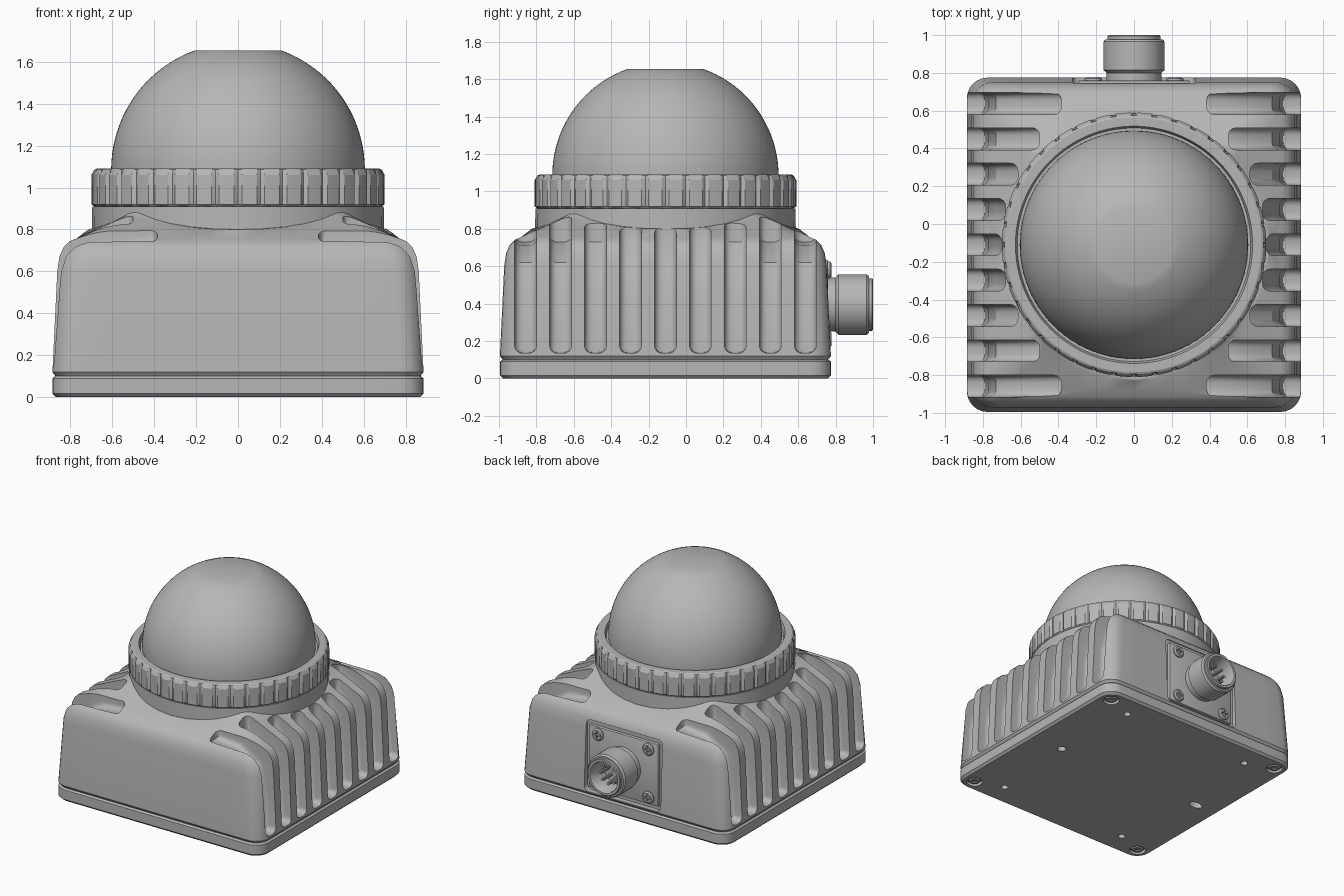
import bpy, bmesh, math
from mathutils import Matrix, Vector

if "Cube" in bpy.data.objects:
    bpy.data.objects.remove(bpy.data.objects["Cube"], do_unlink=True)

CY = -0.11          # y centre of the housing and dome
grey = bpy.data.materials.new("satin_grey")
grey.use_nodes = True
grey.diffuse_color = (0.47, 0.47, 0.47, 1)
grey.node_tree.nodes["Principled BSDF"].inputs["Base Color"].default_value = grey.diffuse_color


def make(name, bm):
    """Turn a bmesh into an object."""
    bmesh.ops.recalc_face_normals(bm, faces=bm.faces[:])
    me = bpy.data.meshes.new(name)
    bm.to_mesh(me)
    bm.free()
    me.materials.append(grey)
    ob = bpy.data.objects.new(name, me)
    bpy.context.collection.objects.link(ob)
    return ob


def smooth(ob, angle=32):
    ob.data.shade_smooth()
    ob.data.set_sharp_from_angle(angle=math.radians(angle))
    return ob


def cut(ob, cutter):
    """Subtract the cutter and remove it."""
    cutter.hide_render = True
    mod = ob.modifiers.new("cut", 'BOOLEAN')
    mod.operation, mod.solver, mod.object = 'DIFFERENCE', 'EXACT', cutter
    bpy.context.view_layer.update()
    dg = bpy.context.evaluated_depsgraph_get()
    me = bpy.data.meshes.new_from_object(ob.evaluated_get(dg))
    ob.modifiers.clear()
    ob.data = me
    bpy.data.objects.remove(cutter, do_unlink=True)


def loft(name, loops, bm=None):
    """Skin closed loops of equal length and cap both ends."""
    bm = bm or bmesh.new()
    rows = [[bm.verts.new(p) for p in loop] for loop in loops]
    n = len(rows[0])
    for a, b in zip(rows, rows[1:]):
        for i in range(n):
            j = (i + 1) % n
            bm.faces.new((a[i], a[j], b[j], b[i]))
    bm.faces.new(rows[0][::-1])
    bm.faces.new(rows[-1])
    return make(name, bm)


def circle(r, z, n=96):
    return [Vector((r * math.cos(2 * math.pi * i / n), CY + r * math.sin(2 * math.pi * i / n), z))
            for i in range(n)]


def lathe(name, profile, n=48):
    """Closed turned part about z at the origin, from (radius, z) pairs."""
    ob = loft(name, [[p - Vector((0, CY, 0)) for p in circle(r, z, n)] for r, z in profile])
    return ob


def rounded_square(h, r, z, steps=6, straight=10):
    """Square outline with rounded corners and subdivided sides."""
    pts = []
    for q in range(4):
        rot = Matrix.Rotation(q * math.pi / 2, 3, 'Z')
        for i in range(steps + 1):
            a = math.pi / 2 * i / steps
            pts.append(rot @ Vector((h - r + r * math.cos(a), h - r + r * math.sin(a), z)))
        for i in range(1, straight):
            pts.append(rot @ Vector(((h - r) * (1 - 2 * i / straight), h, z)))
    return [p + Vector((0, CY, 0)) for p in pts]


def box(bm, centre, size):
    bmesh.ops.create_cube(bm, size=1, matrix=Matrix.Translation(centre) @ Matrix.Diagonal((*size, 1)))


def rod(bm, centre, r, depth, n=24):
    bmesh.ops.create_cone(bm, cap_ends=True, segments=n, radius1=r, radius2=r, depth=depth,
                          matrix=Matrix.Translation(centre))


# Housing: tapered block, rounded shoulder, roof rising into a round neck
levels = [(.87, .1, .1), (.885, .11, .12), (.862, .12, .6), (.852, .13, .67),
          (.832, .13, .715), (.805, .12, .742), (.77, .1, .757)]
loops = [rounded_square(*lv) for lv in levels]


def neck_loop(r, rise=None, z=0):
    out = []
    for p in loops[-1]:
        d = Vector((p.x, p.y - CY, 0))
        corner = (d.length / .77 - 1) / .38
        d = d.normalized() * r
        out.append(Vector((d.x, d.y + CY, z if rise is None else .8 + rise * corner)))
    return out


loops += [neck_loop(.715, .07), neck_loop(.697, .085), neck_loop(.695, z=.91)]
body = loft("housing", loops)

# Cooling slots on both sides, shorter towards the middle
bm = bmesh.new()
ends = [.70, .68, .615, .50, .385]
for side in (-1, 1):
    for k in range(-4, 5):
        xe, y, w = ends[abs(k)], CY + k * .187, .058
        prof = [(1.0, .13), (.79, .14), (.77, .45), (.73, .62)]
        if xe < .56:
            prof.append((.58, .71))
        prof += [(xe, .73), (xe, .905), (1.0, .905)]
        tmp = bmesh.new()
        rows = [[tmp.verts.new((side * x, y + s * w, z)) for x, z in prof] for s in (-1, 1)]
        n = len(prof)
        for r in rows:
            tmp.faces.new(r)
        for i in range(n):
            j = (i + 1) % n
            tmp.faces.new((rows[0][i], rows[0][j], rows[1][j], rows[1][i]))
        bmesh.ops.recalc_face_normals(tmp, faces=tmp.faces[:])
        # round the long edges of the floor and the closed end
        edges = [e for e in tmp.edges if abs(e.verts[0].co.y - e.verts[1].co.y) < .001
                 and min(abs(v.co.x) for v in e.verts) < .99
                 and min(v.co.z for v in e.verts) < .9]
        bmesh.ops.bevel(tmp, geom=edges, offset=.04, segments=4, profile=.5,
                        affect='EDGES', clamp_overlap=True)
        me = bpy.data.meshes.new("slot")
        tmp.to_mesh(me)
        tmp.free()
        bm.from_mesh(me)
        bpy.data.meshes.remove(me)
cut(body, make("slot_cutter", bm))

# Recess for the connector flange
bm = bmesh.new()
box(bm, (0, .835, .395), (.65, .2, .54))
bmesh.ops.bevel(bm, geom=[e for e in bm.edges if abs(e.verts[0].co.y - e.verts[1].co.y) > .1],
                offset=.04, segments=4, profile=.5, affect='EDGES')
cut(body, make("recess_cutter", bm))
smooth(body)

# Base plate with screw pockets, mounting holes and a locating slot
plate = loft("base_plate", [rounded_square(*lv) for lv in
             [(.868, .1, 0), (.885, .11, .017), (.885, .11, .09), (.872, .1, .1)]])
corners = [(sx, sy) for sx in (-1, 1) for sy in (-1, 1)]
bm = bmesh.new()
for sx, sy in corners:
    rod(bm, (sx * .78, CY + sy * .78, 0), .06, .05)
    rod(bm, (sx * .56, CY + sy * .7, 0), .026, .12)
rod(bm, (.6, CY, 0), .032, .12)
oval = Matrix.Translation((-.68, CY, 0)) @ Matrix.Diagonal((1.7, 1, 1, 1))
bmesh.ops.create_cone(bm, cap_ends=True, segments=24, radius1=.033, radius2=.033, depth=.12, matrix=oval)
cut(plate, make("hole_cutter", bm))
smooth(plate)

# Cross-head screws: one mesh shared by the base and flange
head = lathe("base_screw", [(.046, -.02), (.046, .012), (.036, .02)], 24)
bm = bmesh.new()
box(bm, (0, 0, .02), (.05, .014, .024))
cross = make("cross_cutter", bm)
cut(head, cross)
bm = bmesh.new()
box(bm, (0, 0, .02), (.014, .05, .024))
cut(head, make("cross_cutter", bm))
smooth(head)
screw_mesh = head.data
bpy.data.objects.remove(head, do_unlink=True)


def screw(name, loc, rot):
    ob = bpy.data.objects.new(name, screw_mesh)
    ob.location, ob.rotation_euler = loc, rot
    bpy.context.collection.objects.link(ob)


for sx, sy in corners:
    screw("base_screw", (sx * .78, CY + sy * .78, .022), (math.pi, 0, 0))
    screw("flange_screw", (sx * .215, .757, .395 + sy * .185), (-math.pi / 2, 0, 0))

# Connector flange, socket and pins
bm = bmesh.new()
box(bm, (0, .745, .395), (.59, .03, .48))
bmesh.ops.bevel(bm, geom=bm.edges[:], offset=.008, segments=2, profile=.5, affect='EDGES')
smooth(make("connector_flange", bm))
socket = lathe("connector_socket", [(.145, .74), (.145, .8), (.15, .805), (.162, .815), (.162, .965),
               (.152, .978), (.14, .978), (.14, .995), (.135, 1.0), (.118, 1.0), (.112, .99), (.112, .84)])
bm = bmesh.new()
for i in range(8):
    a = 2 * math.pi * i / 8
    rod(bm, (.068 * math.cos(a), .068 * math.sin(a), .89), .011, .12, 10)
pins = make("connector_pins", bm)
for ob in (socket, pins):
    ob.rotation_euler = (-math.pi / 2, 0, 0)
    ob.location = (0, 0, .395)
    smooth(ob)

# Notched clamp ring
N = 240


def notched(r, z, depth=.014):
    pts = circle(1, z, N)
    for i, p in enumerate(pts):
        rr = r - (depth if i % 6 == 0 else 0)
        p.x, p.y = p.x * rr, CY + (p.y - CY) * rr
    return pts


smooth(loft("clamp_ring", [circle(.68, .9, N), circle(.685, .91, N), notched(.7, .92), notched(.7, 1.06),
            circle(.685, 1.085, N), circle(.675, 1.09, N), circle(.628, 1.09, N), circle(.618, 1.06, N)]), 25)

# Dome with a flat top
R, Z0 = .605, 1.085
top = math.acos(.205 / R)
smooth(loft("dome", [circle(R, 1.0)] +
            [circle(R * math.cos(top * i / 20), Z0 + R * math.sin(top * i / 20)) for i in range(21)]))
